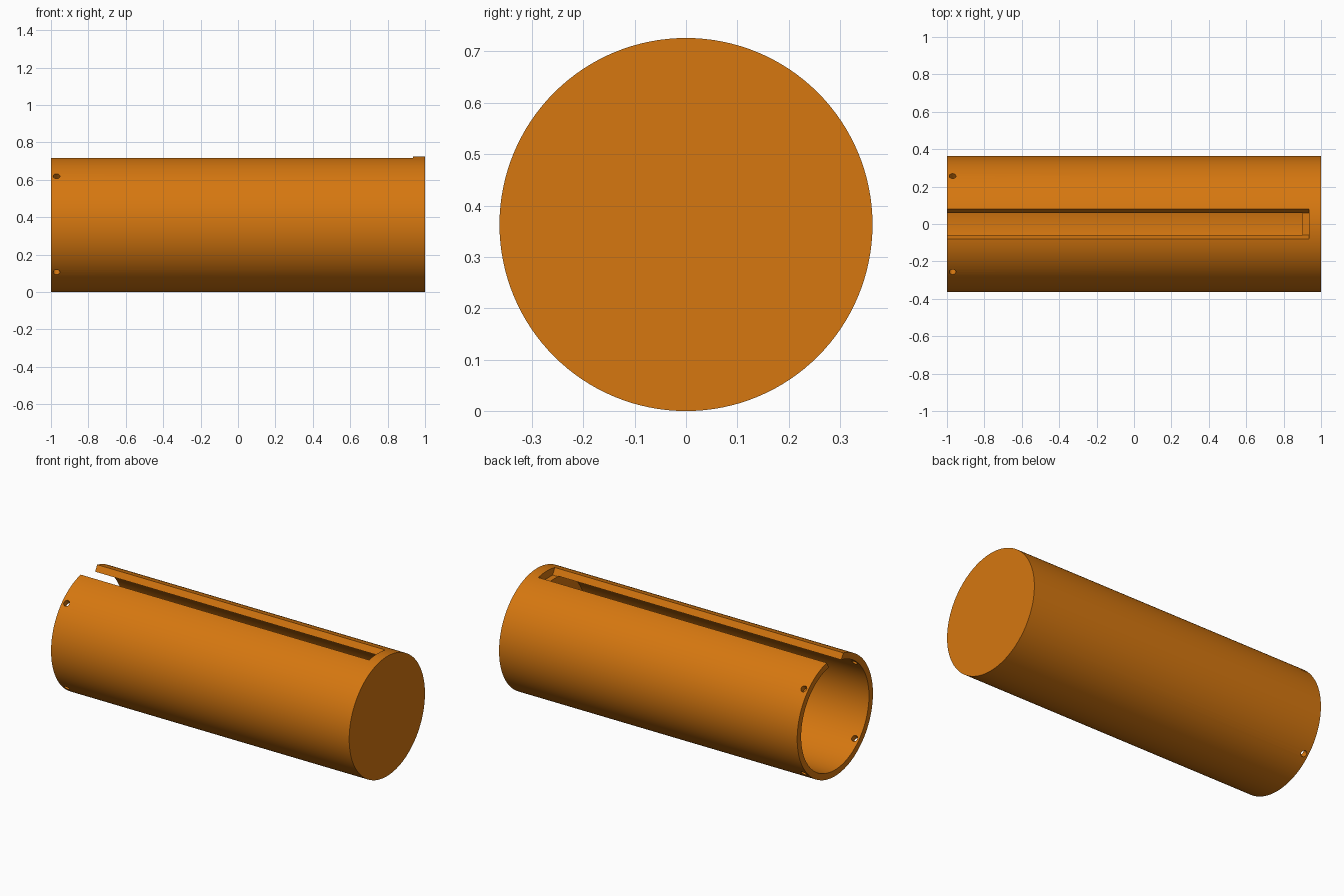
import bpy, bmesh, math
from mathutils import Matrix, Vector

if "Cube" in bpy.data.objects:
    bpy.data.objects.remove(bpy.data.objects["Cube"])

R, BORE = 0.363, 0.325        # outer and inner radius
CAP_X = 0.90                  # inner face of the closed end
SEG = 128

orange = bpy.data.materials.new("orange")
orange.diffuse_color = (0.67, 0.185, 0.005, 1)
orange.use_nodes = True
orange.node_tree.nodes["Principled BSDF"].inputs["Base Color"].default_value = orange.diffuse_color


def make_object(name, bm):
    bmesh.ops.recalc_face_normals(bm, faces=bm.faces)
    mesh = bpy.data.meshes.new(name)
    bm.to_mesh(mesh)
    bm.free()
    mesh.materials.append(orange)
    obj = bpy.data.objects.new(name, mesh)
    bpy.context.collection.objects.link(obj)
    return obj


def rod(name, start, end, radius, seg):
    """Solid cylinder between two points."""
    a, b = Vector(start), Vector(end)
    bm = bmesh.new()
    bmesh.ops.create_cone(
        bm, cap_ends=True, segments=seg, radius1=radius, radius2=radius, depth=(b - a).length,
        matrix=Matrix.Translation((a + b) / 2) @ (b - a).to_track_quat('Z', 'Y').to_matrix().to_4x4())
    return make_object(name, bm)


def cut(target, cutter):
    mod = target.modifiers.new(cutter.name, 'BOOLEAN')
    mod.operation, mod.solver, mod.object = 'DIFFERENCE', 'EXACT', cutter
    bpy.context.view_layer.objects.active = target
    bpy.ops.object.modifier_apply(modifier=mod.name)
    bpy.data.objects.remove(cutter)


# Tube body, closed at the right end
tube = rod("tube", (-1, 0, R), (1, 0, R), R, SEG)
cut(tube, rod("bore", (-1.1, 0, R), (CAP_X, 0, R), BORE, SEG))

# Slot along the top with sloping sides
bm = bmesh.new()
profile = [(-0.058, 0.68), (0.058, 0.68), (0.092, 0.74), (-0.092, 0.74)]
face = bm.faces.new([bm.verts.new((-1.1, y, z)) for y, z in profile])
out = bmesh.ops.extrude_face_region(bm, geom=[face])
bmesh.ops.translate(bm, vec=(2.035, 0, 0),
                    verts=[v for v in out["geom"] if isinstance(v, bmesh.types.BMVert)])
cut(tube, make_object("slot", bm))

# Four radial pin holes near the open end
for k in range(4):
    a = math.radians(45 + 90 * k)
    c, s = math.cos(a), math.sin(a)
    cut(tube, rod("pin_hole", (-0.97, 0.25 * c, R + 0.25 * s),
                  (-0.97, 0.45 * c, R + 0.45 * s), 0.018, 24))

bpy.ops.object.select_all(action='DESELECT')
tube.select_set(True)
bpy.context.view_layer.objects.active = tube
bpy.ops.object.shade_smooth_by_angle(angle=math.radians(25))
